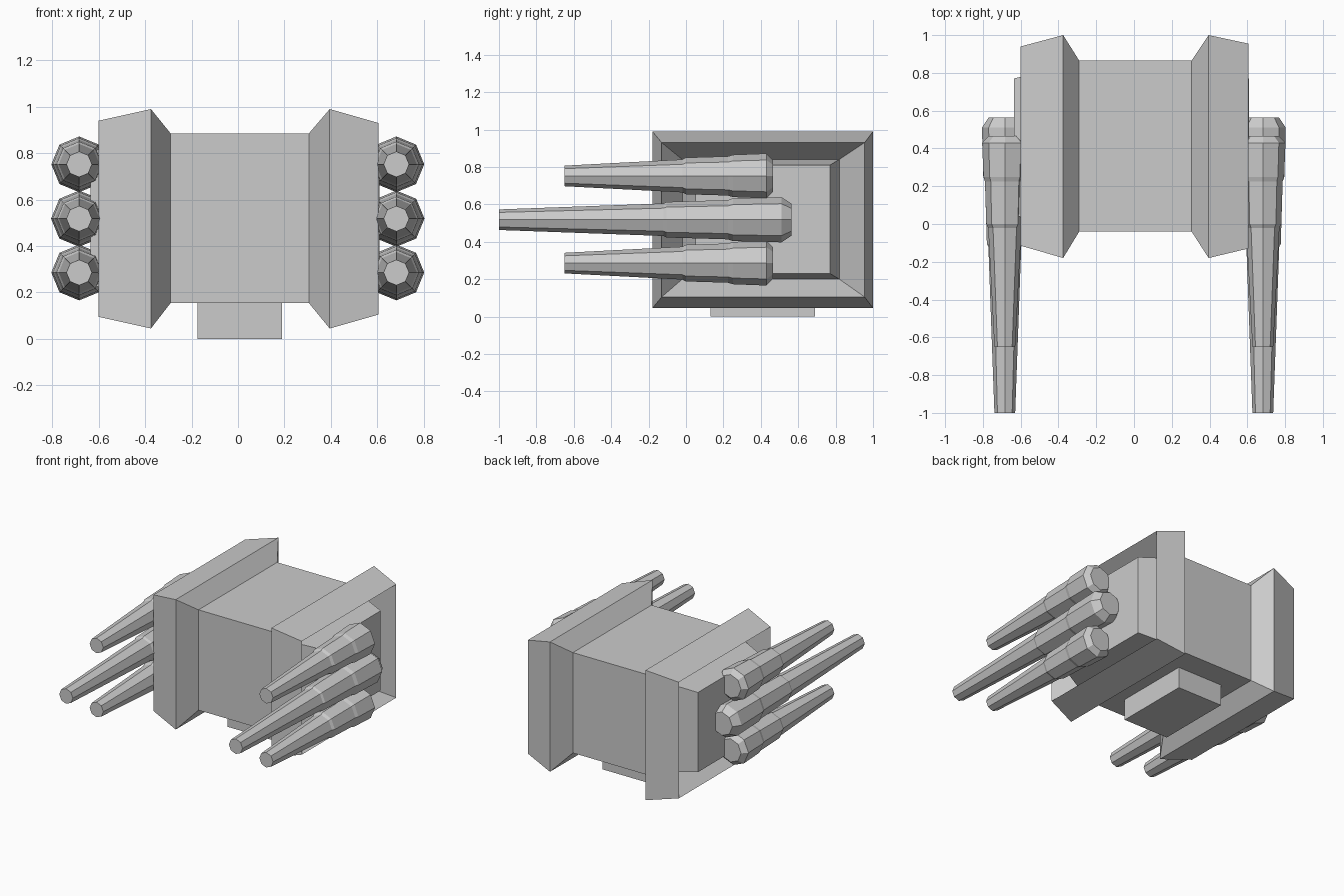
import bpy, bmesh, math

if "Cube" in bpy.data.objects:
    bpy.data.objects.remove(bpy.data.objects["Cube"])


def make_object(name, rings):
    """Skin a list of equal-length vertex rings into a capped, flat-shaded solid."""
    bm = bmesh.new()
    loops = [[bm.verts.new(p) for p in ring] for ring in rings]
    n = len(loops[0])
    for a, b in zip(loops, loops[1:]):
        for i in range(n):
            j = (i + 1) % n
            bm.faces.new((a[i], a[j], b[j], b[i]))
    bm.faces.new(loops[0])
    bm.faces.new(loops[-1])
    bmesh.ops.recalc_face_normals(bm, faces=bm.faces)
    mesh = bpy.data.meshes.new(name)
    bm.to_mesh(mesh)
    bm.free()
    obj = bpy.data.objects.new(name, mesh)
    bpy.context.collection.objects.link(obj)
    return obj


def rect(x, y0, y1, z0, z1):
    return [(x, y0, z0), (x, y1, z0), (x, y1, z1), (x, y0, z1)]


def barrel(name, x, z, profile, sides=8):
    rings = [[(x + r * math.cos(math.tau * i / sides), y,
               z + r * math.sin(math.tau * i / sides)) for i in range(sides)]
             for y, r in profile]
    return make_object(name, rings)


# Turret body: flared collars, recessed ends and raised side mounts
sections = [
    (-0.635, 0.05, 0.77, 0.23, 0.81),
    (-0.45, -0.02, 0.82, 0.20, 0.84),
    (-0.60, -0.115, 0.94, 0.095, 0.94),
    (-0.375, -0.18, 1.00, 0.045, 0.99),
    (-0.29, -0.04, 0.865, 0.155, 0.885),
    (0.305, -0.04, 0.865, 0.155, 0.885),
    (0.395, -0.18, 1.00, 0.045, 0.99),
    (0.605, -0.13, 0.955, 0.105, 0.93),
    (0.45, -0.02, 0.82, 0.20, 0.84),
    (0.61, 0.05, 0.77, 0.23, 0.81),
]
make_object("turret_body", [rect(*s) for s in sections])

# Mounting foot
make_object("base_foot", [rect(-0.175, 0.13, 0.69, 0, 0.17),
                          rect(0.19, 0.13, 0.69, 0, 0.17)])

# Stepped barrels, three on each side
long_profile = [(-1.0, 0.055), (-0.12, 0.087), (-0.105, 0.095),
                (0.225, 0.105), (0.25, 0.114), (0.51, 0.121), (0.565, 0.085)]
short_profile = [(-0.65, 0.055), (-0.02, 0.088), (0.0, 0.098),
                 (0.225, 0.105), (0.25, 0.113), (0.43, 0.12), (0.465, 0.085)]
for side, x in (("left", -0.684), ("right", 0.682)):
    barrel(f"upper_barrel_{side}", x, 0.752, short_profile)
    barrel(f"middle_barrel_{side}", x, 0.518, long_profile)
    barrel(f"lower_barrel_{side}", x, 0.286, short_profile)
